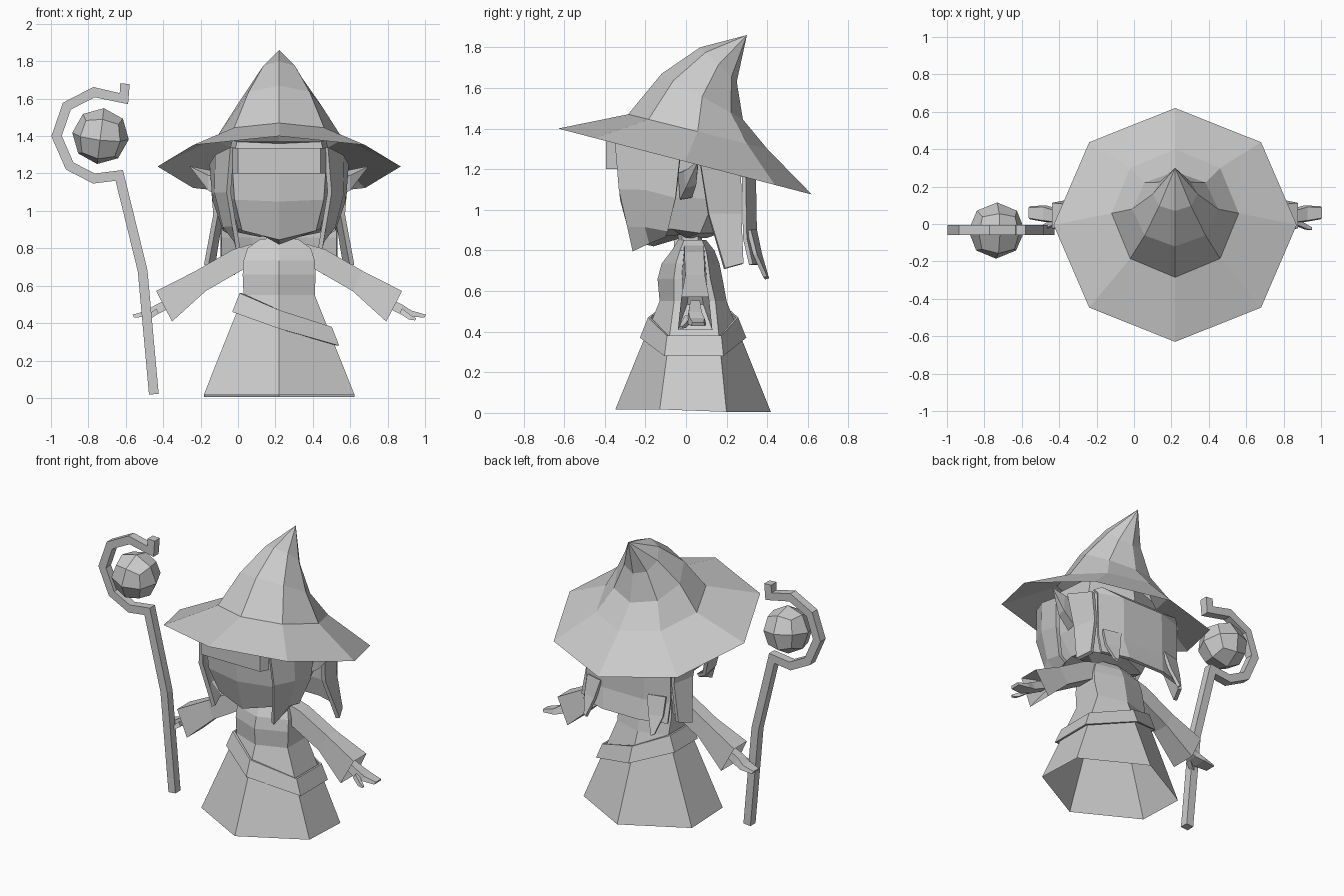
import bpy, bmesh, math
from mathutils import Vector, Matrix

if "Cube" in bpy.data.objects:
    bpy.data.objects.remove(bpy.data.objects["Cube"])

CX = 0.22  # body centre line; the staff stands off to one side


def loft(name, rings, caps="", closed=True, solid=0, shift=CX):
    """Skin a list of equal-length point rings; caps may hold 's' (start) and 'e' (end)."""
    bm = bmesh.new()
    vs = [[bm.verts.new((p[0] + shift, p[1], p[2])) for p in r] for r in rings]
    n = len(rings[0])
    for a, b in zip(vs, vs[1:]):
        for i in range(n if closed else n - 1):
            j = (i + 1) % n
            bm.faces.new((a[i], a[j], b[j], b[i]))
    if "s" in caps:
        bm.faces.new(vs[0][::-1])
    if "e" in caps:
        bm.faces.new(vs[-1])
    bmesh.ops.remove_doubles(bm, verts=bm.verts, dist=1e-4)
    bmesh.ops.recalc_face_normals(bm, faces=bm.faces)
    me = bpy.data.meshes.new(name)
    bm.to_mesh(me)
    bm.free()
    ob = bpy.data.objects.new(name, me)
    bpy.context.collection.objects.link(ob)
    if solid:
        m = ob.modifiers.new("thickness", "SOLIDIFY")
        m.thickness, m.offset = solid, 0
    return ob


def pair(name, rings, **kw):
    """Build a part on both sides of the centre line."""
    for side, s in (("left", 1), ("right", -1)):
        loft(f"{name}_{side}", [[(s * x, y, z) for x, y, z in r] for r in rings], **kw)


def tilted_ring(hx, front, back):
    """Octagon through a front and a back (y, z) point."""
    (y0, z0), (y1, z1) = front, back
    pts = []
    for i in range(8):
        a = i * math.pi / 4
        t = (1 - math.cos(a)) / 2
        pts.append((hx * math.sin(a), y0 + (y1 - y0) * t, z0 + (z1 - z0) * t))
    return pts


def hexagon(hx, yf, ysf, ysb, yb, z):
    return [(0, yf, z), (hx, ysf, z), (hx, ysb, z), (0, yb, z), (-hx, ysb, z), (-hx, ysf, z)]


# Hat: bent cone with a wide tilted brim
loft("hat", [tilted_ring(*r) for r in (
    (0.65, (-0.63, 1.40), (0.62, 1.075)),
    (0.34, (-0.285, 1.47), (0.40, 1.30)),
    (0.23, (-0.12, 1.67), (0.28, 1.445)),
    (0.12, (0.07, 1.80), (0.25, 1.63)),
    (0.0, (0.30, 1.86), (0.30, 1.86)))])

# Head: faceted block with a pointed chin
head = []
for z, hx, yf, yb in ((0.86, 0.10, -0.16, 0.10), (0.885, 0.22, -0.27, 0.17), (1.05, 0.265, -0.325, 0.24),
                      (1.25, 0.28, -0.34, 0.27), (1.36, 0.25, -0.33, 0.25)):
    head.append([(0, yf, z - (0.04 if z < 0.9 else 0)), (hx * 0.9, yf + 0.04, z + 0.01), (hx, yf + 0.2, z + 0.02),
                 (hx, yb - 0.1, z), (0, yb, z), (-hx, yb - 0.1, z), (-hx, yf + 0.2, z + 0.02),
                 (-hx * 0.9, yf + 0.04, z + 0.01)])
loft("head", head, caps="se")

# Fringe under the brim
loft("fringe", [[(-0.25, -0.34, z), (-0.22, -0.395, z), (0.22, -0.395, z), (0.25, -0.34, z), (0.2, -0.31, z),
                 (-0.2, -0.31, z)] for z in (1.20, 1.335)], caps="se")

# Hair: front side locks, rear side locks and a back panel
pair("front_lock", [
    [(0.25, -0.345, 1.34), (0.33, -0.2, 1.30), (0.36, -0.03, 1.25)],
    [(0.27, -0.325, 1.10), (0.335, -0.2, 1.10), (0.345, -0.05, 1.06)],
    [(0.24, -0.285, 0.92), (0.29, -0.2, 0.92), (0.29, -0.09, 0.90)],
    [(0.22, -0.26, 0.80), (0.23, -0.18, 0.84), (0.24, -0.10, 0.875)]], closed=False, solid=0.025)
pair("rear_lock", [
    [(0.36, 0.07, 1.23), (0.33, 0.27, 1.17)],
    [(0.34, 0.11, 0.98), (0.31, 0.27, 0.98)],
    [(0.39, 0.19, 0.71), (0.35, 0.28, 0.735)]], closed=False, solid=0.025)
back_profile = [(0.30, 1.20, 0.29), (0.335, 1.16, 0.15), (0.34, 0.86, 0.15), (0.37, 0.73, 0.13)]
loft("back_hair", [[(-0.31, y - 0.05, z), (-w, y, z), (w, y, z), (0.31, y - 0.05, z)]
                   for y, z, w in back_profile], closed=False, solid=0.02)
pair("back_lock", [
    [(0.17, 0.34, 0.90), (0.29, 0.31, 0.90)],
    [(0.20, 0.365, 0.78), (0.29, 0.34, 0.78)],
    [(0.24, 0.40, 0.66), (0.26, 0.39, 0.67)]], closed=False, solid=0.02)

# Pointed ears
pair("ear", [[(0.28, -0.04, 1.18), (0.28, 0.05, 1.22), (0.28, 0.03, 1.06), (0.28, -0.03, 1.05)],
             [(0.38, -0.01, 1.19), (0.38, 0.06, 1.22), (0.38, 0.05, 1.12), (0.38, 0.0, 1.11)],
             [(0.48, 0.06, 1.24)] * 4], caps="s")


# Robe: open six-sided skirt rising into the torso
def skirt(z, grow=0.0):
    return hexagon(0.405 - 0.39 * z + grow, -0.35 + 0.40 * z - grow, -0.13 + 0.13 * z - grow / 2,
                   0.20 - 0.1 * z + grow / 2, 0.42 - 0.40 * z + grow, z)


hem = [(x, y, z + 0.012 * (y < 0.0)) for x, y, z in skirt(0.005)]
loft("robe", [hem, skirt(0.55),
              hexagon(0.195, -0.14, -0.06, 0.12, 0.18, 0.66),
              hexagon(0.19, -0.12, -0.05, 0.11, 0.165, 0.735),
              hexagon(0.17, -0.07, -0.03, 0.10, 0.14, 0.80),
              hexagon(0.10, -0.04, -0.01, 0.08, 0.10, 0.85)], caps="e")
loft("neck", [hexagon(0.07, -0.04, -0.02, 0.06, 0.08, z) for z in (0.80, 0.92)], caps="se")

# Belt: slanted band hugging the skirt
belt = []
for low, grow in ((0.10, 0.012), (0.10, 0.025), (0.0, 0.025), (0.0, 0.012)):
    heights = [0.47, 0.38, 0.38, 0.47, 0.56, 0.56]
    belt.append([skirt(h - low, grow)[i] for i, h in enumerate(heights)])
loft("belt", belt)


# Arms: flared sleeves, flat hands, fingers and thumbs
def section(cx, cy, cz, hy, hh, lean=0.48):
    """Rectangle across the sloping arm."""
    u = Vector((math.sin(lean), 0, math.cos(lean))) * hh
    c = Vector((cx, cy, cz))
    return [c + u + Vector((0, hy * 0.8, 0)), c + u - Vector((0, hy * 0.8, 0)),
            c - u - Vector((0, hy, 0)), c - u + Vector((0, hy, 0))]


pair("sleeve", [section(0.12, 0.04, 0.775, 0.06, 0.055), section(0.22, 0.04, 0.74, 0.06, 0.06),
                section(0.42, 0.045, 0.625, 0.06, 0.06), section(0.615, 0.045, 0.49, 0.085, 0.092),
                section(0.50, 0.045, 0.56, 0.04, 0.03)], caps="se")
pair("hand", [section(0.54, 0.045, 0.53, 0.03, 0.025), section(0.65, 0.045, 0.475, 0.04, 0.025),
              section(0.70, 0.055, 0.452, 0.045, 0.017), section(0.78, 0.06, 0.437, 0.035, 0.009)], caps="se")
pair("thumb", [section(0.65, 0.01, 0.465, 0.02, 0.015), section(0.70, -0.015, 0.43, 0.015, 0.012),
               section(0.73, -0.025, 0.42, 0.008, 0.006)], caps="se")

# Staff: square rod bent into a crook, mitred at each joint
path = [Vector(p) for p in ((-0.45, 0.02), (-0.51, 0.68), (-0.635, 1.19), (-0.77, 1.173), (-0.90, 1.24),
                            (-0.97, 1.40), (-0.915, 1.56), (-0.77, 1.635), (-0.61, 1.60), (-0.605, 1.68))]
rod = []
for i, p in enumerate(path):
    d0 = (p - path[max(i - 1, 0)]).normalized()
    d1 = (path[min(i + 1, len(path) - 1)] - p).normalized()
    d = (d0 + d1).normalized()
    ref = d1 if d1.length else d0
    m = Vector((-d.y, d.x)) * 0.026 / max(0.7, d.dot(ref))
    rod.append([(p.x + s * m.x, y, p.y + s * m.y) for s, y in ((1, -0.06), (1, -0.005), (-1, -0.005), (-1, -0.06))])
loft("staff", rod, caps="se", shift=0)

# Orb: cube sphere floating in the crook
bm = bmesh.new()
bmesh.ops.create_cube(bm, size=1)
bmesh.ops.subdivide_edges(bm, edges=bm.edges[:], cuts=1, use_grid_fill=True)
for v in bm.verts:
    v.co = v.co.normalized() * 0.152
me = bpy.data.meshes.new("orb")
bmesh.ops.transform(bm, verts=bm.verts, matrix=Matrix.Rotation(0.12, 4, "Y") @ Matrix.Rotation(0.15, 4, "X"))
bm.to_mesh(me)
bm.free()
orb = bpy.data.objects.new("orb", me)
orb.location = (-0.735, -0.035, 1.40)
bpy.context.collection.objects.link(orb)
